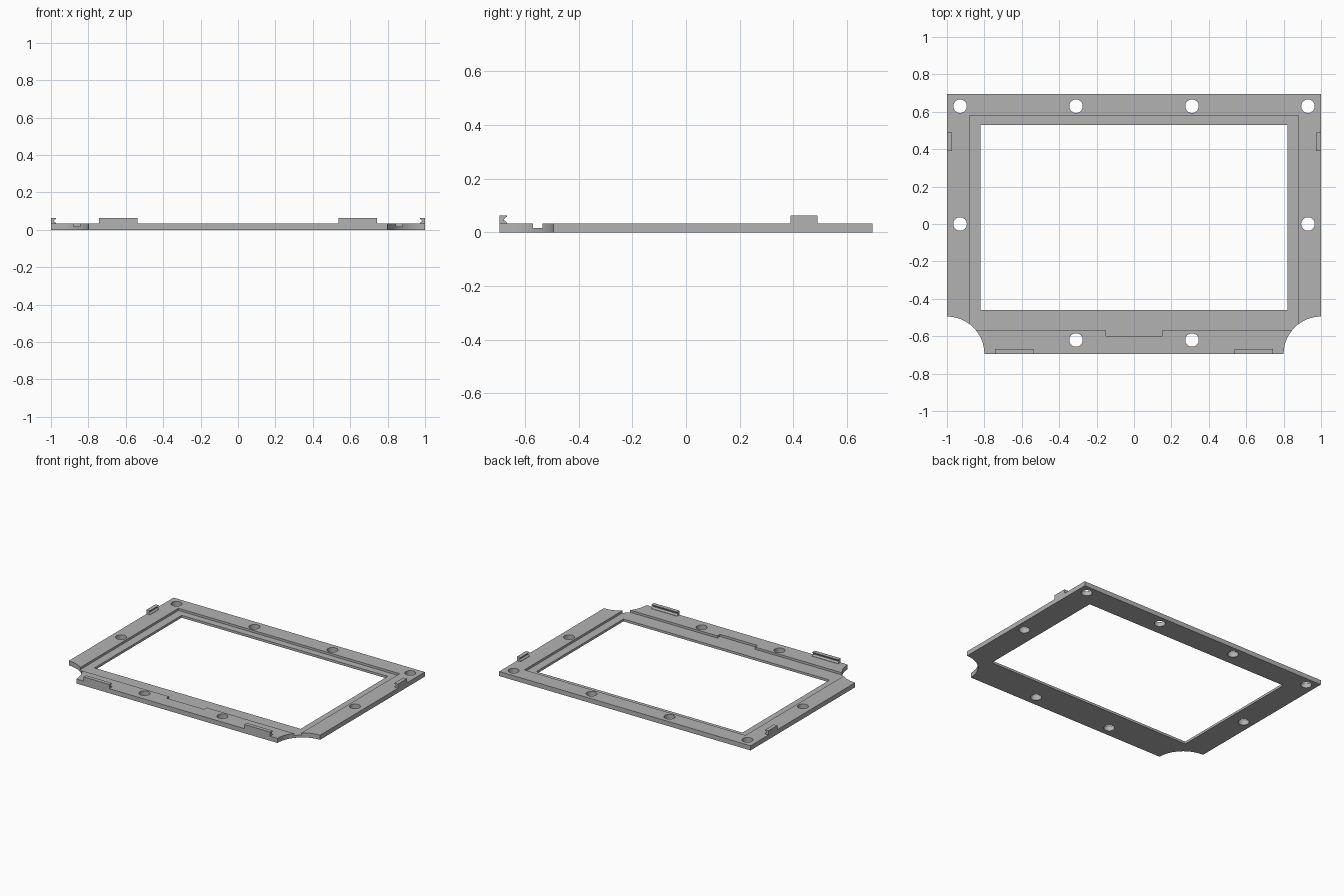
import bpy, bmesh, math
from mathutils import Matrix

cube = bpy.data.objects.get("Cube")
if cube:
    bpy.data.objects.remove(cube, do_unlink=True)

BASE, STEP, TOP = 0.033, 0.017, 0.063   # plate top, recess floor, clip top
W, D = 1.0, 0.695                       # half width and half depth

grey = bpy.data.materials.new("plain grey")
grey.use_nodes = True
colour = (0.45, 0.45, 0.45, 1)
grey.diffuse_color = colour
grey.node_tree.nodes["Principled BSDF"].inputs["Base Color"].default_value = colour


def prism(name, points, low, high, matrix=Matrix()):
    """Extrude a flat outline from low to high along its local z."""
    bm = bmesh.new()
    face = bm.faces.new([bm.verts.new((x, y, low)) for x, y in points])
    out = bmesh.ops.extrude_face_region(bm, geom=[face])
    verts = [v for v in out["geom"] if isinstance(v, bmesh.types.BMVert)]
    bmesh.ops.translate(bm, verts=verts, vec=(0, 0, high - low))
    bm.transform(matrix)
    bmesh.ops.recalc_face_normals(bm, faces=bm.faces)
    mesh = bpy.data.meshes.new(name)
    bm.to_mesh(mesh)
    bm.free()
    mesh.materials.append(grey)
    obj = bpy.data.objects.new(name, mesh)
    bpy.context.collection.objects.link(obj)
    return obj


def rect(x0, x1, y0, y1):
    return [(x0, y0), (x1, y0), (x1, y1), (x0, y1)]


def circle(x, y, r, n):
    turn = math.tau / n
    return [(x + r * math.cos(i * turn), y + r * math.sin(i * turn)) for i in range(n)]


# Plate
frame = prism("frame", rect(-W, W, -D, D), 0, BASE)

# Window opening and stepped recess with a notch at the front
cutters = [
    prism("window_cutter", rect(-0.82, 0.82, -0.46, 0.53), -0.1, 0.1),
    prism("recess_cutter", [(-0.88, -0.57), (-0.15, -0.57), (-0.15, -0.60), (0.15, -0.60),
                            (0.15, -0.57), (0.88, -0.57), (0.88, 0.58), (-0.88, 0.58)], STEP, 0.1),
]

# Rounded front corner cutouts and screw holes
for side in (-1, 1):
    cutters.append(prism("corner_cutter", circle(side * W, -D, 0.2, 64), -0.1, 0.1))
    for x, y in [(0.93, 0.63), (0.31, 0.63), (0.93, 0), (0.31, -0.62)]:
        cutters.append(prism("hole_cutter", circle(side * x, y, 0.036, 32), -0.1, 0.1))

for cutter in cutters:
    cutter.hide_render = True
    cut = frame.modifiers.new(cutter.name, "BOOLEAN")
    cut.operation, cut.solver, cut.object = "DIFFERENCE", "EXACT", cutter

# Bake the cuts and remove the cutters
graph = bpy.context.evaluated_depsgraph_get()
cut_mesh = bpy.data.meshes.new_from_object(frame.evaluated_get(graph))
frame.modifiers.clear()
frame.data = cut_mesh
for cutter in cutters:
    bpy.data.objects.remove(cutter, do_unlink=True)

# Snap clips: local x points inward from the edge, with a groove on the inner face
clip = [(0, BASE - 0.001), (0.028, BASE - 0.001), (0.028, 0.036), (0.017, 0.045),
        (0.017, 0.050), (0.028, 0.059), (0.028, TOP), (0, TOP)]
upright = Matrix.Rotation(math.pi / 2, 4, "X")


def add_clip(name, x, y, angle, length):
    place = Matrix.Translation((x, y, 0)) @ Matrix.Rotation(angle, 4, "Z")
    prism(name, clip, -length / 2, length / 2, place @ upright)


for side, label in ((1, "left"), (-1, "right")):
    add_clip("front_clip_" + label, side * 0.64, -D, math.pi / 2, 0.205)
    add_clip("side_clip_" + label, side * W, 0.44, math.pi if side > 0 else 0, 0.10)

# Smooth the round walls, keep edges crisp
bpy.ops.object.select_all(action="DESELECT")
frame.select_set(True)
bpy.context.view_layer.objects.active = frame
bpy.ops.object.shade_smooth_by_angle(angle=math.radians(30))
